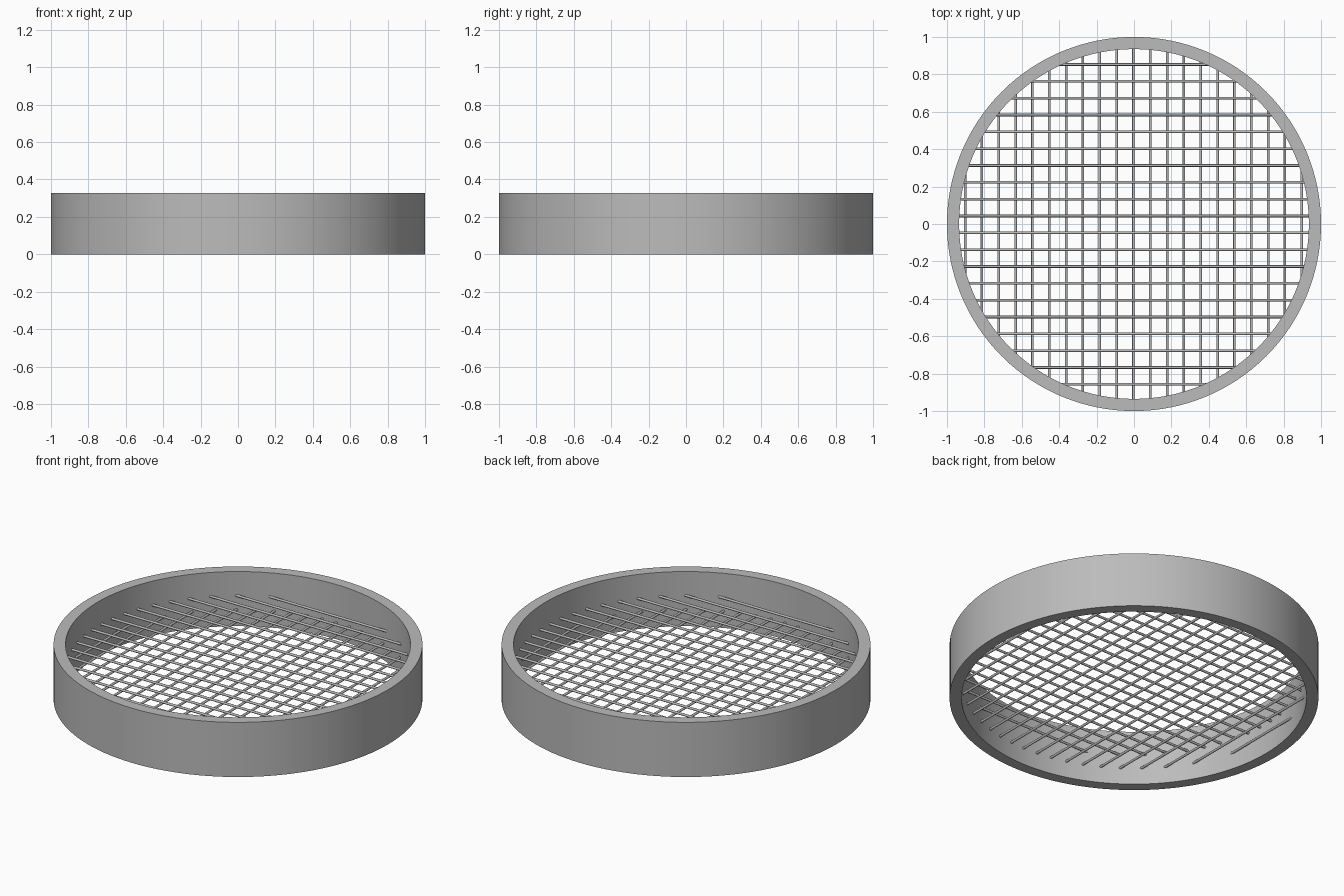
import bpy, bmesh, math
from mathutils import Matrix, Vector

if "Cube" in bpy.data.objects:
    bpy.data.objects.remove(bpy.data.objects["Cube"])

OUTER, INNER, HEIGHT = 1.0, 0.935, 0.327
WIRE_RADIUS, SPACING = 0.007, 0.09


def make_material(name, colour):
    mat = bpy.data.materials.new(name)
    mat.use_nodes = True
    mat.diffuse_color = colour
    mat.node_tree.nodes["Principled BSDF"].inputs["Base Color"].default_value = colour
    return mat


def finish(name, bm, mat):
    bmesh.ops.recalc_face_normals(bm, faces=bm.faces)
    mesh = bpy.data.meshes.new(name)
    bm.to_mesh(mesh)
    bm.free()
    mesh.materials.append(mat)
    obj = bpy.data.objects.new(name, mesh)
    bpy.context.collection.objects.link(obj)
    bpy.ops.object.select_all(action="DESELECT")
    obj.select_set(True)
    bpy.context.view_layer.objects.active = obj
    bpy.ops.object.shade_smooth_by_angle(angle=math.radians(40))
    return obj


def wire_layer(name, offsets, z, along_x, mat):
    """Parallel round wires, each trimmed to its chord of the rim."""
    bm = bmesh.new()
    for offset in offsets:
        # ends sit slightly inside the rim wall
        length = 2 * math.sqrt((INNER + 0.012) ** 2 - offset ** 2)
        axis = Vector((1, 0, 0)) if along_x else Vector((0, 1, 0))
        centre = Vector((0, offset, z)) if along_x else Vector((offset, 0, z))
        turn = axis.to_track_quat("Z", "Y").to_matrix().to_4x4()
        bmesh.ops.create_cone(bm, cap_ends=True, segments=12, radius1=WIRE_RADIUS,
                              radius2=WIRE_RADIUS, depth=length,
                              matrix=Matrix.Translation(centre) @ turn)
    return finish(name, bm, mat)


grey = make_material("grey metal", (0.5, 0.5, 0.5, 1))

# Rim: rectangular section spun round the vertical axis
bm = bmesh.new()
section = [(INNER, 0), (OUTER, 0), (OUTER, HEIGHT), (INNER, HEIGHT)]
verts = [bm.verts.new((r, 0, z)) for r, z in section]
edges = [bm.edges.new((verts[i], verts[(i + 1) % 4])) for i in range(4)]
bmesh.ops.spin(bm, geom=verts + edges, cent=(0, 0, 0), axis=(0, 0, 1),
               angle=math.tau, steps=128, use_merge=True)
bmesh.ops.remove_doubles(bm, verts=bm.verts, dist=0.0001)
finish("rim", bm, grey)

# Mesh: two crossing layers of wires at different heights
wire_layer("upper_wires", [-0.857 + SPACING * i for i in range(20)], 0.183, True, grey)
wire_layer("lower_wires", [-0.903 + SPACING * i for i in range(21)], 0.10, False, grey)
